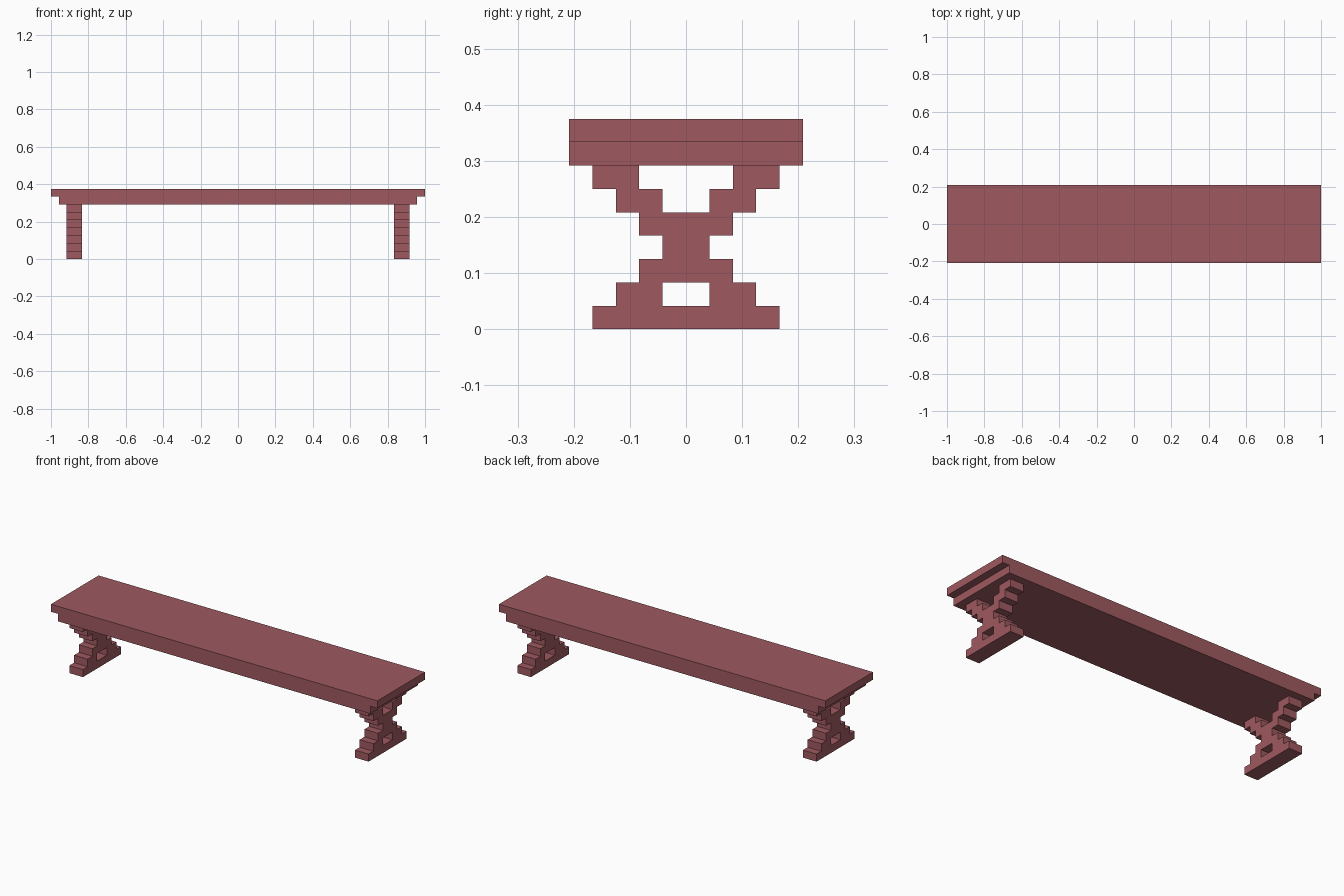
import bpy, bmesh
from mathutils import Vector

if "Cube" in bpy.data.objects:
    bpy.data.objects.remove(bpy.data.objects["Cube"])

U = 1 / 24  # block size of the stepped design

wood = bpy.data.materials.new("rosy red wood")
wood.diffuse_color = (0.345, 0.101, 0.117, 1)
wood.use_nodes = True
wood.node_tree.nodes["Principled BSDF"].inputs["Base Color"].default_value = wood.diffuse_color


def finish(name, bm, depth):
    """Extrude flat faces along depth, tidy up and make the object."""
    ext = bmesh.ops.extrude_face_region(bm, geom=bm.faces[:])
    verts = [g for g in ext["geom"] if isinstance(g, bmesh.types.BMVert)]
    bmesh.ops.translate(bm, vec=depth, verts=verts)
    bmesh.ops.recalc_face_normals(bm, faces=bm.faces[:])
    me = bpy.data.meshes.new(name)
    bm.to_mesh(me)
    bm.free()
    me.materials.append(wood)
    ob = bpy.data.objects.new(name, me)
    bpy.context.collection.objects.link(ob)
    return ob


# Seat: stepped end profile, extruded across the width
bm = bmesh.new()
half = [(23, 7), (23, 8), (24, 8), (24, 9)]
outline = half + [(-x, z) for x, z in reversed(half)]
bm.faces.new([bm.verts.new((x * U, -5 * U, z * U)) for x, z in outline])
finish("seat", bm, Vector((0, 10 * U, 0)))

# Legs: X-shaped trestles, each row given as (inner, outer) half-width
rows = [(0, 4), (1, 3), (0, 2), (0, 1), (0, 2), (1, 3), (2, 4)]
for name, x in (("left_leg", -22), ("right_leg", 20)):
    bm = bmesh.new()
    for z, (inner, outer) in enumerate(rows):
        for y in range(inner, outer):
            for a, b in ((y, y + 1), (-y - 1, -y)):
                corners = ((a, z), (b, z), (b, z + 1), (a, z + 1))
                bm.faces.new([bm.verts.new((x * U, p * U, q * U)) for p, q in corners])
    bmesh.ops.remove_doubles(bm, verts=bm.verts[:], dist=1e-4)
    finish(name, bm, Vector((2 * U, 0, 0)))
